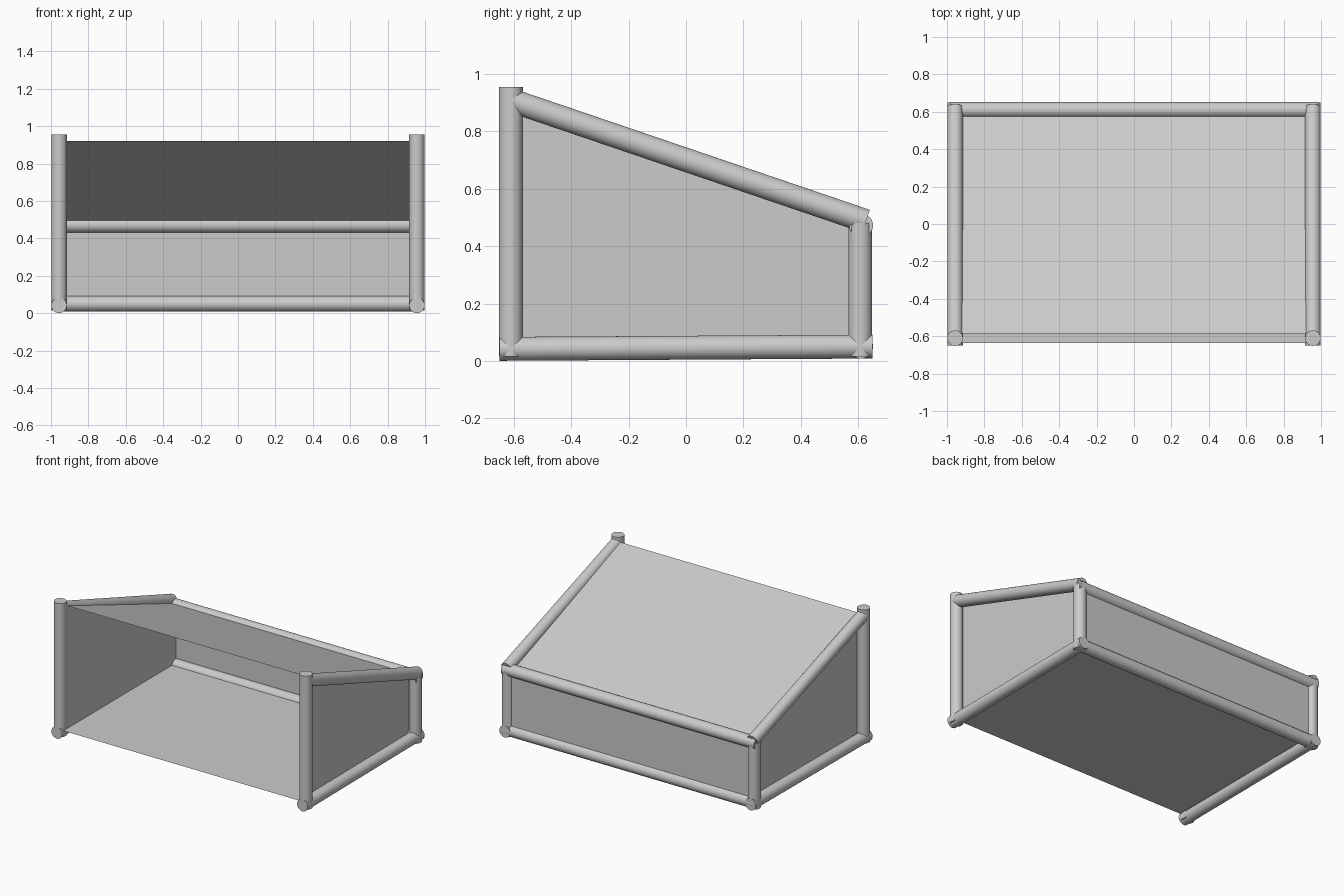
import bpy
from mathutils import Vector

if "Cube" in bpy.data.objects:
    bpy.data.objects.remove(bpy.data.objects["Cube"])

R = 0.0415         # tube radius
PX = 0.9565        # tube centre line in x
YF, YB = -0.61, 0.607

grey = bpy.data.materials.new("plain grey")
grey.diffuse_color = (0.6, 0.6, 0.6, 1)
grey.use_nodes = True
grey.node_tree.nodes["Principled BSDF"].inputs["Base Color"].default_value = grey.diffuse_color


def tube(name, a, b):
    """Capped round tube from point a to point b."""
    a, b = Vector(a), Vector(b)
    bpy.ops.mesh.primitive_cylinder_add(vertices=32, radius=R, depth=(b - a).length,
                                        location=(a + b) / 2)
    ob = bpy.context.object
    ob.name = name
    ob.rotation_euler = (b - a).to_track_quat('Z', 'Y').to_euler()
    ob.data.materials.append(grey)
    bpy.ops.object.shade_smooth_by_angle()


def panel(name, points):
    """Flat single sheet."""
    me = bpy.data.meshes.new(name)
    me.from_pydata(points, [], [tuple(range(len(points)))])
    me.materials.append(grey)
    ob = bpy.data.objects.new(name, me)
    bpy.context.collection.objects.link(ob)


# Side frames and side panels
for side, s in (("left", -1), ("right", 1)):
    x = s * PX
    tube(side + "_front_post", (x, YF, 0.015), (x, YF, 0.955))
    tube(side + "_back_post", (x, YB, 0.015), (x, YB, 0.48))
    tube(side + "_bottom_rail", (x, -0.65, 0.042), (x, 0.65, 0.05))
    tube(side + "_sloped_rail", (x, -0.61, 0.908), (x, 0.627, 0.487))
    xi = s * 0.914
    panel(side + "_panel", [(xi, -0.595, 0.06), (xi, 0.595, 0.06),
                            (xi, 0.595, 0.485), (xi, -0.595, 0.905)])

# Back cross rails
tube("back_bottom_rail", (-0.985, 0.61, 0.05), (0.985, 0.61, 0.05))
tube("back_top_rail", (-0.985, 0.61, 0.472), (0.985, 0.61, 0.472))

# Floor, roof and back sheets
W = 0.92
panel("floor", [(-W, -0.637, 0.062), (W, -0.637, 0.062), (W, 0.59, 0.062), (-W, 0.59, 0.062)])
panel("roof", [(-W, -0.585, 0.921), (W, -0.585, 0.921), (W, 0.59, 0.489), (-W, 0.59, 0.489)])
panel("back_panel", [(-W, 0.625, 0.075), (W, 0.625, 0.075), (W, 0.625, 0.45), (-W, 0.625, 0.45)])
